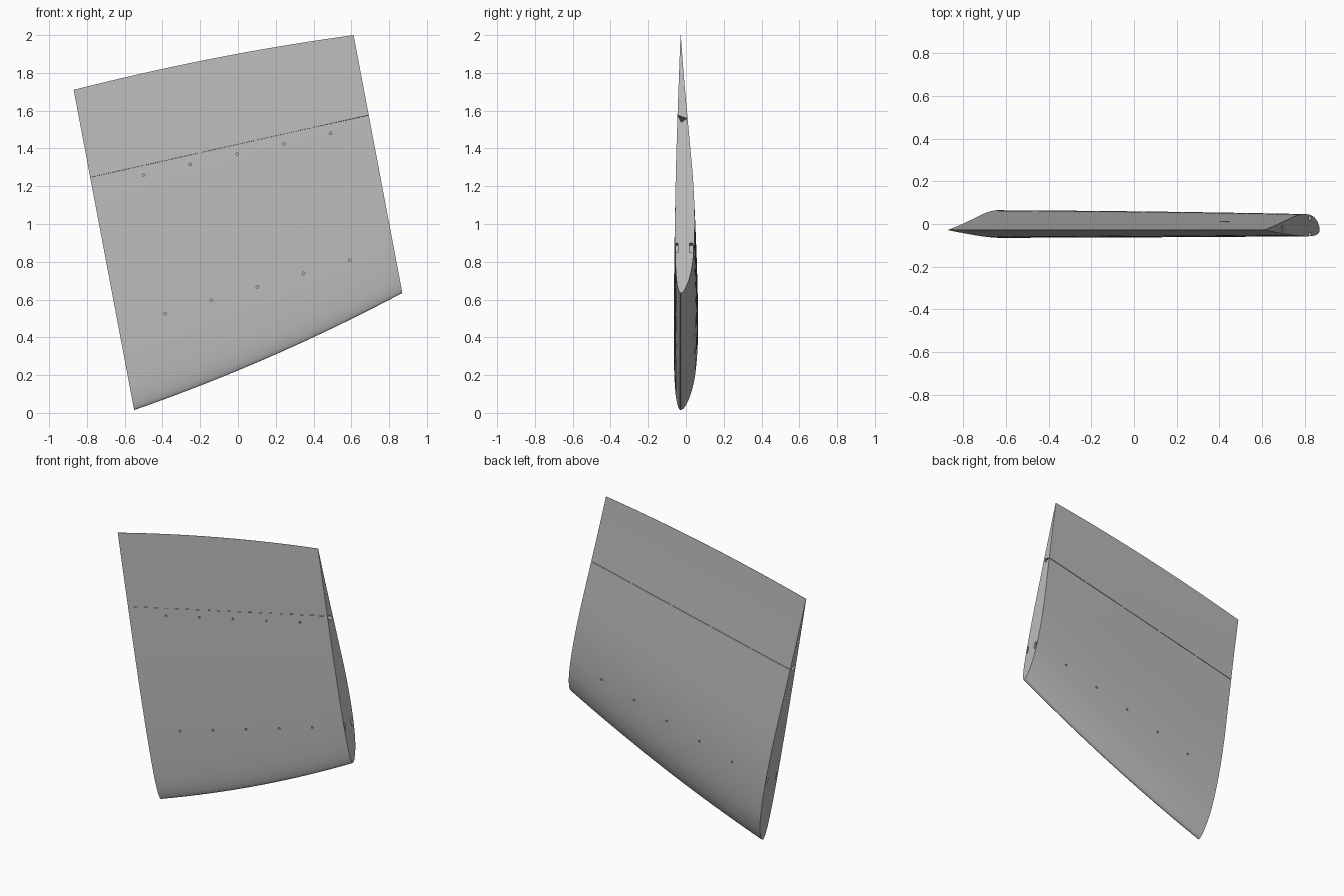
import bpy, bmesh, math
from mathutils import Vector, Matrix

cube = bpy.data.objects.get("Cube")
if cube:
    bpy.data.objects.remove(cube)

grey = bpy.data.materials.new("wing grey")
grey.use_nodes = True
grey.diffuse_color = (0.5, 0.5, 0.5, 1)
grey.node_tree.nodes["Principled BSDF"].inputs["Base Color"].default_value = (0.5, 0.5, 0.5, 1)

BASE_Y = -0.028
# Half profiles: (distance along chord, offset) as fractions of the chord
BACK = [(0, 0), (.004, .008), (.02, .0185), (.05, .031), (.1, .043), (.17, .0505), (.25, .0535),
        (.34, .0525), (.45, .0465), (.57, .036), (.7, .0245), (.85, .0115), (1, .0005)]
FRONT = [(0, 0), (.004, -.005), (.02, -.0105), (.05, -.0155), (.1, -.019), (.18, -.021),
         (.3, -.021), (.45, -.0185), (.6, -.0145), (.75, -.0095), (.88, -.005), (1, -.0005)]


def smooth(points, steps=4):
    """Smooth curve through the given points."""
    p = [Vector(q) for q in points]
    p = [p[0] * 2 - p[1]] + p + [p[-1] * 2 - p[-2]]
    out = []
    for a, b, c, d in zip(p, p[1:], p[2:], p[3:]):
        for i in range(steps):
            t = i / steps
            out.append(b + (c - a) * t / 2 + (a * 2 - b * 5 + c * 4 - d) * t * t / 2
                       + (b * 3 - a - c * 3 + d) * t ** 3 / 2)
    return out + [p[-2]]


def finish(bm, name):
    bmesh.ops.recalc_face_normals(bm, faces=bm.faces)
    mesh = bpy.data.meshes.new(name)
    bm.to_mesh(mesh)
    bm.free()
    mesh.materials.append(grey)
    obj = bpy.data.objects.new(name, mesh)
    bpy.context.collection.objects.link(obj)
    return obj


def xz(x, z):
    return Vector((x, 0, z))


# Tapered wing panel, lofted from root to tip with bowed edges
section = smooth(BACK) + smooth(FRONT)[:0:-1]
lead_root, lead_tip = xz(-.55, .015), xz(.87, .635)
trail_root, trail_tip = xz(-.87, 1.71), xz(.612, 2)
bm = bmesh.new()
rings = []
SPAN = 20
for i in range(SPAN + 1):
    t = i / SPAN
    bow = 4 * t * (1 - t)
    lead = lead_root.lerp(lead_tip, t) - xz(-.01, .028) * bow
    chord = trail_root.lerp(trail_tip, t) + xz(0, .022) * bow - lead
    rings.append([bm.verts.new(lead + chord * s + Vector((0, BASE_Y + o * chord.length, 0)))
                  for s, o in section])
for r, q in zip(rings, rings[1:]):
    for j in range(len(r)):
        k = (j + 1) % len(r)
        bm.faces.new((r[j], r[k], q[k], q[j]))
bm.faces.new(rings[0])
bm.faces.new(rings[-1])
wing = finish(bm, "wing_panel")

cut = bmesh.new()


def prism(outline, a, b):
    """Extrude an outline of (y, height across the path) from a to b."""
    d = (b - a).normalized()
    up = Vector((-d.z, 0, d.x))
    ends = [[cut.verts.new(p + up * w + Vector((0, y, 0))) for y, w in outline] for p in (a, b)]
    n = len(outline)
    for j in range(n):
        k = (j + 1) % n
        cut.faces.new((ends[0][j], ends[0][k], ends[1][k], ends[1][j]))
    cut.faces.new(ends[0])
    cut.faces.new(ends[1])


def hole(x, z, y0, y1):
    m = Matrix.Translation((x, (y0 + y1) / 2, z)) @ Matrix.Rotation(math.pi / 2, 4, 'X')
    bmesh.ops.create_cone(cut, cap_ends=True, segments=12, radius1=.007, radius2=.007,
                          depth=abs(y1 - y0), matrix=m)


# Hinge gap of the flap, interrupted by small bridges
gap = [(-.09, .009), (-.09, -.009), (-.045, -.009), (-.024, -.048), (.001, -.029),
       (.06, -.029), (.06, -.026), (.001, -.026)]
stops = [-.9, -.5, -.2, .093, .39, .8]
for x0, x1 in zip(stops, stops[1:]):
    prism(gap, *(xz(x, 1.431 + .224 * x) for x in (x0 + .007, x1 - .007)))

# Screw holes: one row below the hinge, one along the spar on both skins
for i in range(5):
    hole(-.5 + .2475 * i, 1.26 + .055 * i, -.09, -.035)
    x, z = -.385 + .244 * i, .525 + .071 * i
    hole(x, z, -.09, -.045)
    hole(x, z, .09, .025)

# Spar sockets in both end faces
along = xz(.96, .28)
for centre, spans in ((xz(.825, .875), ((-.053, -.042), (.018, .036))),
                      (xz(-.632, .454), ((-.061, -.049), (.04, .057)))):
    for y0, y1 in spans:
        prism([(y0, -.025), (y1, -.025), (y1, .025), (y0, .025)],
              centre - along * .05, centre + along * .05)

cutter = finish(cut, "cutter")
cutter.hide_render = True
mod = wing.modifiers.new("cuts", 'BOOLEAN')
mod.operation = 'DIFFERENCE'
mod.solver = 'EXACT'
mod.object = cutter
bpy.context.view_layer.objects.active = wing
bpy.ops.object.select_all(action='DESELECT')
wing.select_set(True)
bpy.ops.object.modifier_apply(modifier=mod.name)
bpy.data.objects.remove(cutter)
bpy.ops.object.shade_smooth_by_angle(angle=math.radians(30))
